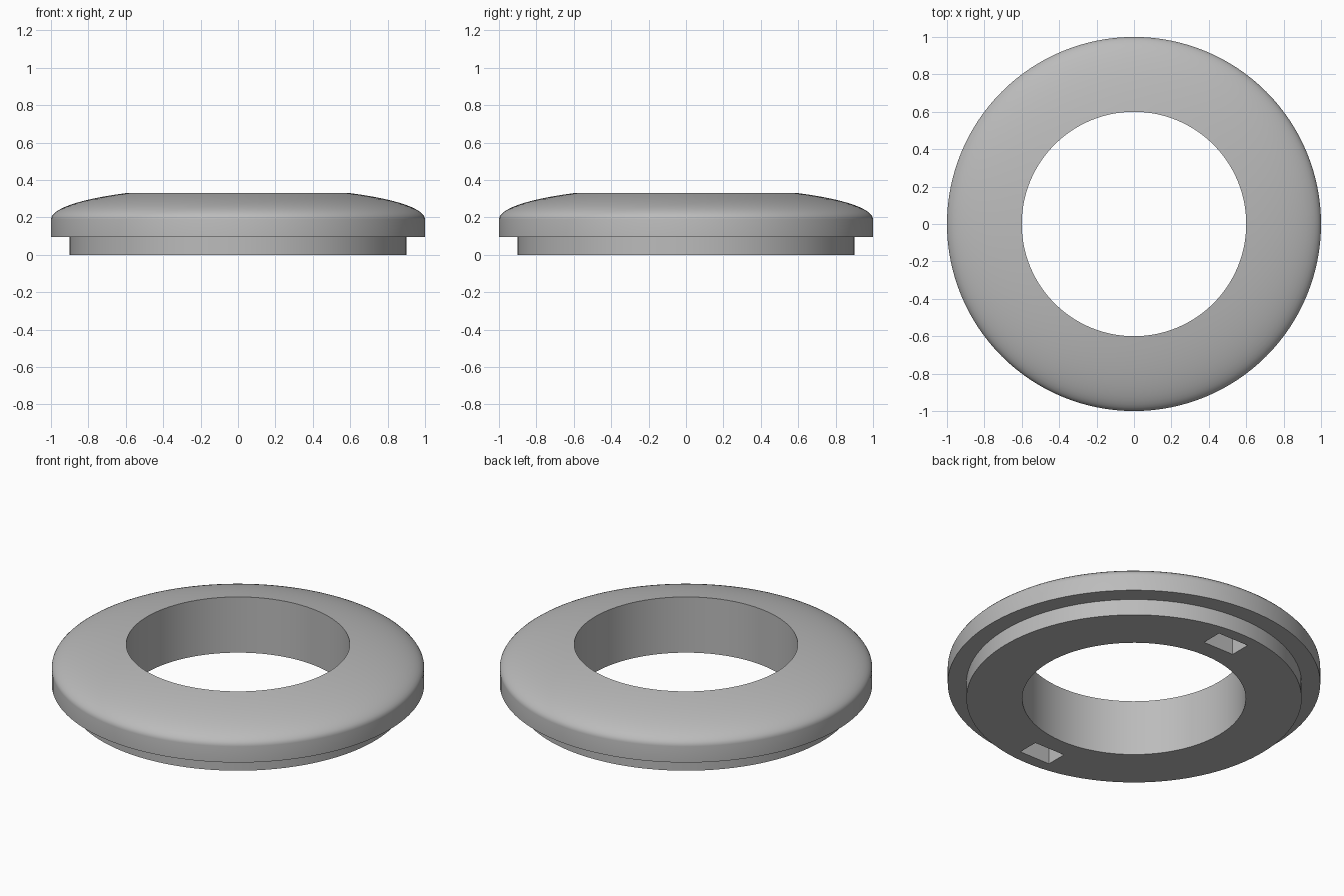
import bpy, bmesh, math

default = bpy.data.objects.get("Cube")
if default:
    bpy.data.objects.remove(default, do_unlink=True)

SEGMENTS = 128
INNER, OUTER, STEP = 0.6, 1.0, 0.9      # radii
LIP_Z, RIM_Z, TOP_Z = 0.095, 0.19, 0.33  # heights

# Single grey material
grey = bpy.data.materials.new("light_grey")
grey.use_nodes = True
grey.diffuse_color = (0.5, 0.5, 0.5, 1)
grey.node_tree.nodes["Principled BSDF"].inputs["Base Color"].default_value = grey.diffuse_color


def mesh_object(name, bm):
    bmesh.ops.recalc_face_normals(bm, faces=bm.faces)
    mesh = bpy.data.meshes.new(name)
    bm.to_mesh(mesh)
    bm.free()
    mesh.materials.append(grey)
    obj = bpy.data.objects.new(name, mesh)
    bpy.context.collection.objects.link(obj)
    return obj


# Ring cross-section: stepped base, straight rim, elliptical crown
profile = [(INNER, 0), (STEP, 0), (STEP, LIP_Z), (OUTER, LIP_Z)]
end_angle = math.acos(INNER / OUTER)
crown = (TOP_Z - RIM_Z) / math.sin(end_angle)
ARC_STEPS = 14
for i in range(ARC_STEPS + 1):
    a = end_angle * i / ARC_STEPS
    profile.append((OUTER * math.cos(a), RIM_Z + crown * math.sin(a)))

# Revolve the cross-section into the ring
bm = bmesh.new()
verts = [bm.verts.new((r, 0, z)) for r, z in profile]
edges = [bm.edges.new((v, verts[(i + 1) % len(verts)])) for i, v in enumerate(verts)]
bmesh.ops.spin(bm, geom=verts + edges, cent=(0, 0, 0), axis=(0, 0, 1),
               angle=math.tau, steps=SEGMENTS, use_merge=True)
bmesh.ops.remove_doubles(bm, verts=bm.verts, dist=1e-5)
ring = mesh_object("ring_body", bm)

# Two rectangular slots sunk into the underside, front and back
for side, label in ((1, "back"), (-1, "front")):
    bm = bmesh.new()
    bmesh.ops.create_cube(bm, size=1)
    bmesh.ops.scale(bm, verts=bm.verts, vec=(0.2, 0.125, 0.2))
    bmesh.ops.translate(bm, verts=bm.verts, vec=(0, side * 0.767, 0))
    cutter = mesh_object(label + "_slot_cutter", bm)
    cutter.hide_render = True
    cut = ring.modifiers.new(label + "_slot", "BOOLEAN")
    cut.operation = "DIFFERENCE"
    cut.solver = "EXACT"
    cut.object = cutter
    bpy.context.view_layer.objects.active = ring
    bpy.ops.object.modifier_apply(modifier=cut.name)
    bpy.data.objects.remove(cutter, do_unlink=True)

# Smooth curved walls, sharp corners
bpy.ops.object.select_all(action="DESELECT")
ring.select_set(True)
bpy.context.view_layer.objects.active = ring
bpy.ops.object.shade_smooth_by_angle(angle=math.radians(30))
